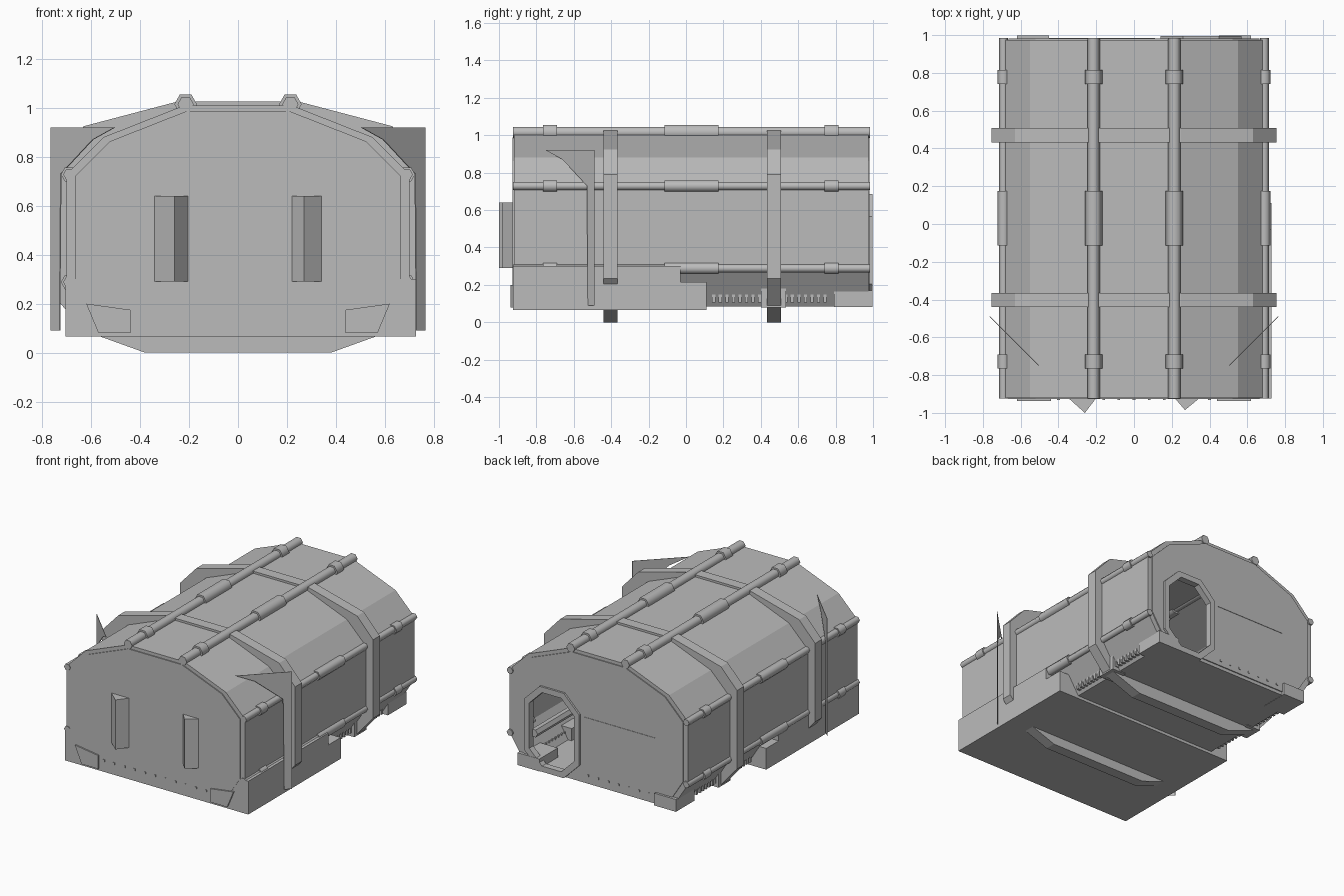
import bpy, bmesh, math
from mathutils import Vector

old = bpy.data.objects.get("Cube")
if old:
    bpy.data.objects.remove(old)

grey = bpy.data.materials.new("plain_grey")
grey.use_nodes = True
grey.diffuse_color = (0.5, 0.5, 0.5, 1)
grey.node_tree.nodes["Principled BSDF"].inputs["Base Color"].default_value = (0.5, 0.5, 0.5, 1)


def prism(name, pts, lo, hi, axis="y"):
    """Extrude a closed profile: (x, z) along y, or (y, z) along x."""
    bm = bmesh.new()
    place = (lambda p, t: (p[0], t, p[1])) if axis == "y" else (lambda p, t: (t, p[0], p[1]))
    face = bm.faces.new([bm.verts.new(place(p, lo)) for p in pts])
    new = bmesh.ops.extrude_face_region(bm, geom=[face])["geom"]
    shift = Vector((0, hi - lo, 0) if axis == "y" else (hi - lo, 0, 0))
    bmesh.ops.translate(bm, vec=shift, verts=[v for v in new if isinstance(v, bmesh.types.BMVert)])
    bmesh.ops.recalc_face_normals(bm, faces=bm.faces)
    mesh = bpy.data.meshes.new(name)
    bm.to_mesh(mesh)
    bm.free()
    mesh.materials.append(grey)
    ob = bpy.data.objects.new(name, mesh)
    bpy.context.collection.objects.link(ob)
    return ob


def box(name, x, y, z):
    return prism(name, [(x[0], z[0]), (x[1], z[0]), (x[1], z[1]), (x[0], z[1])], *y)


def mirrored(half):
    """Complete a symmetric (x, z) profile from its +x half."""
    return half + [(-x, z) for x, z in reversed(half)]


def cut(ob, cutter):
    mod = ob.modifiers.new("cut", "BOOLEAN")
    mod.object = cutter
    mod.operation = "DIFFERENCE"
    mod.solver = "EXACT"
    bpy.context.view_layer.update()
    done = bpy.data.meshes.new_from_object(ob.evaluated_get(bpy.context.evaluated_depsgraph_get()))
    ob.modifiers.clear()
    ob.data = done


def join(name, parts):
    bpy.ops.object.select_all(action="DESELECT")
    for p in parts:
        p.select_set(True)
    bpy.context.view_layer.objects.active = parts[0]
    bpy.ops.object.join()
    parts[0].name = name
    return parts[0]


def scaled(pts, s, cz=0.55):
    return [(x * s, cz + (z - cz) * s) for x, z in pts]


def long_octagon(cx, cz, w, h, c):
    q = [(w, h - c), (w - c, h)]
    q = q + [(-x, z) for x, z in reversed(q)]
    return [(cx + x, cz + z) for x, z in q + [(-x, -z) for x, z in q]]


def hexagon(cx, cz, r):
    return [(cx + r * math.cos(k * math.pi / 3), cz + r * math.sin(k * math.pi / 3)) for k in range(6)]


# Hull shell, end plates, lower box and hoops
hull_half = [(0.57, 0.085), (0.70, 0.29), (0.70, 0.73), (0.55, 0.88), (0.22, 1.01)]
hull_profile = mirrored(hull_half)
hull = prism("hull", hull_profile, -0.92, 0.975)
front_plate = prism("front_plate", scaled(hull_profile, 0.95), -0.927, -0.91)
rear_plate = prism("rear_plate", scaled(hull_profile, 0.95), 0.965, 0.982)
lower_box = prism("lower_box", [(-0.925, 0.065), (0.11, 0.065), (0.11, 0.215), (-0.03, 0.215),
                                (-0.03, 0.30), (-0.925, 0.30)], -0.705, 0.728, "x")
hoop_half = [(0.38, 0), (0.63, 0.09), (0.755, 0.235), (0.755, 0.79), (0.63, 0.925), (0.25, 1.025)]
front_hoop = prism("front_hoop", mirrored(hoop_half), -0.44, -0.365)
rear_hoop = prism("rear_hoop", mirrored(hoop_half), 0.432, 0.508)

# Hatch in the rear end, with a raised frame
frame = prism("hatch_frame", long_octagon(0.355, 0.385, 0.215, 0.30, 0.12), 0.95, 0.996)

inside = prism("inside_cutter", scaled(hull_profile, 0.96), -0.90, 0.955)
hole = prism("hatch_cutter", long_octagon(0.355, 0.385, 0.175, 0.26, 0.10), 0.90, 1.1)
for ob in (hull, lower_box, front_hoop, rear_hoop):
    cut(ob, inside)
for ob in (hull, rear_plate, frame):
    cut(ob, hole)
for helper in (inside, hole):
    bpy.data.objects.remove(helper)


# Rails along the hull corners, with a middle sleeve and two clamps each
def rail(name, x, z, r):
    parts = [prism(name, hexagon(x, z, r), -0.925, 0.985),
             prism("sleeve", hexagon(x, z, r * 1.4), -0.115, 0.175),
             prism("front_clamp", hexagon(x, z, r * 1.4), -0.765, -0.69),
             prism("rear_clamp", hexagon(x, z, r * 1.4), 0.74, 0.815)]
    ob = join(name, parts)
    bpy.ops.object.shade_smooth_by_angle(angle=math.radians(65))
    return ob


for side, s in (("left", 1), ("right", -1)):
    rail(side + "_top_rail", s * 0.214, 1.015, 0.033)
    rail(side + "_upper_rail", s * 0.69, 0.728, 0.024)
    rail(side + "_lower_rail", s * 0.69, 0.288, 0.024)

    # Thin slanting fin beside the front hoop
    fin = prism(side + "_fin", [(-0.49, 0.92), (-0.75, 0.92), (-0.66, 0.87), (-0.53, 0.73),
                                (-0.525, 0.09), (-0.49, 0.09)], -0.002, 0.002, "x")
    for v in fin.data.vertices:
        v.co.x = s * (v.co.x + 0.763 + v.co.y + 0.49)
    if s < 0:
        fin.data.flip_normals()

    # Corner brackets at both ends
    bracket = [(0.62 * s, 0.20), (0.44 * s, 0.175), (0.44 * s, 0.08), (0.57 * s, 0.08)]
    prism(side + "_front_bracket", bracket, -0.937, -0.90)
    box(side + "_rear_bracket", sorted((s * 0.45, s * 0.62)), (0.79, 0.998), (0.083, 0.17))

    # Lug under the rear hoop and a row of teeth along the lower edge
    box(side + "_hoop_lug", sorted((s * 0.52, s * 0.63)), (0.40, 0.535), (0.08, 0.19))
    teeth = [box("tooth", sorted((s * 0.57, s * 0.61)), (0.14 + k * 0.035, 0.157 + k * 0.035),
                 (0.105, 0.155)) for k in range(18)]
    join(side + "_teeth", teeth)

    # Bar inside the hull
    prism(side + "_inner_bar", hexagon(s * 0.52, 0.32, 0.03), -0.91, 0.96)

# Wedge vents on the front
for name, a, tip, b, y in (("right_vent", -0.355, -0.26, -0.195, -1.0),
                           ("left_vent", 0.21, 0.27, 0.355, -0.985)):
    vent = box(name, (a, b), (-0.92, -0.91), (0.29, 0.64))
    bpy.data.objects.remove(vent)
    bm = bmesh.new()
    tri = [bm.verts.new((x, yy, 0.29)) for x, yy in ((a, -0.915), (tip, y), (b, -0.915))]
    geom = bmesh.ops.extrude_face_region(bm, geom=[bm.faces.new(tri)])["geom"]
    bmesh.ops.translate(bm, vec=(0, 0, 0.35), verts=[g for g in geom if isinstance(g, bmesh.types.BMVert)])
    bmesh.ops.recalc_face_normals(bm, faces=bm.faces)
    mesh = bpy.data.meshes.new(name)
    bm.to_mesh(mesh)
    bm.free()
    mesh.materials.append(grey)
    bpy.context.collection.objects.link(bpy.data.objects.new(name, mesh))

# Rivets along the foot of each end
for name, y in (("front_rivets", (-0.931, -0.92)), ("rear_rivets", (0.975, 0.986))):
    xs = [-0.4 + k * 0.08 for k in range(11)]
    if y[0] > 0:
        xs = [x for x in xs if x < 0.12]
    join(name, [box("rivet", (x - 0.007, x + 0.007), y, (0.14, 0.154)) for x in xs])

# Thin seam on the rear plate
box("rear_seam", (-0.45, 0.11), (0.98, 0.985), (0.548, 0.554))
